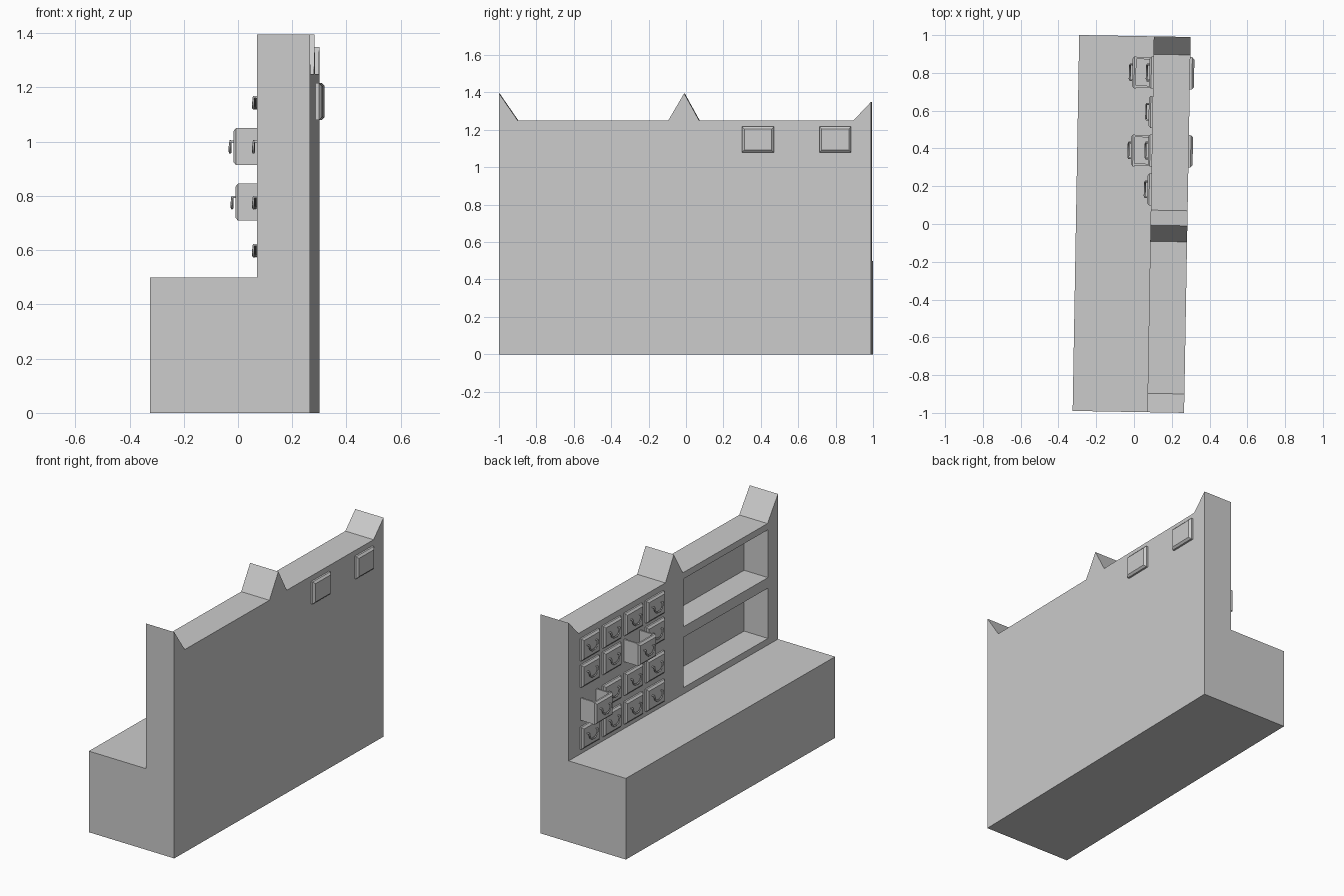
import bpy, bmesh, math
from mathutils import Matrix

if "Cube" in bpy.data.objects:
    bpy.data.objects.remove(bpy.data.objects["Cube"])

TURN = math.radians(-1)          # whole piece is turned slightly about z
FACE, BACK, L = 0.0875, 0.2825, 0.995


def finish(name, bm):
    bmesh.ops.recalc_face_normals(bm, faces=bm.faces)
    me = bpy.data.meshes.new(name)
    bm.to_mesh(me)
    bm.free()
    ob = bpy.data.objects.new(name, me)
    ob.rotation_euler.z = TURN
    bpy.context.collection.objects.link(ob)
    return ob


def add_box(bm, x0, x1, y0, y1, z0, z1):
    m = Matrix.Translation(((x0 + x1) / 2, (y0 + y1) / 2, (z0 + z1) / 2))
    m = m @ Matrix.Diagonal((x1 - x0, y1 - y0, z1 - z0, 1))
    bmesh.ops.create_cube(bm, size=1, matrix=m)


def box(name, *dims):
    bm = bmesh.new()
    add_box(bm, *dims)
    return finish(name, bm)


def add_plate(bm, x, y, z, side, w=0.17, h=0.137, t=0.02, inset=0.012):
    """Chamfered panel growing from x towards side (-1 or +1)."""
    rings = []
    for dx, i in ((0, 0), (t * 0.5, 0), (t, inset)):
        a, b = w / 2 - i, h / 2 - i
        rings.append([bm.verts.new((x + side * dx, y + sy * a, z + sz * b))
                      for sy, sz in ((-1, -1), (1, -1), (1, 1), (-1, 1))])
    for r, s in zip(rings, rings[1:]):
        for k in range(4):
            bm.faces.new((r[k], r[(k + 1) % 4], s[(k + 1) % 4], s[k]))
    bm.faces.new(rings[0])
    bm.faces.new(rings[-1])


def handle(name, x, y, z):
    """Drooping bail pull hung from two posts."""
    pts = [(0.004, -0.042, 0.018), (-0.012, -0.042, 0.020), (-0.014, -0.034, -0.008),
           (-0.013, -0.015, -0.022), (-0.013, 0.015, -0.022), (-0.014, 0.034, -0.008),
           (-0.012, 0.042, 0.020), (0.004, 0.042, 0.018)]
    cu = bpy.data.curves.new(name, 'CURVE')
    cu.dimensions = '3D'
    cu.bevel_depth = 0.005
    cu.bevel_resolution = 1
    cu.use_fill_caps = True
    sp = cu.splines.new('POLY')
    sp.points.add(len(pts) - 1)
    for p, (a, b, c) in zip(sp.points, pts):
        p.co = (x + a, y + b, z + c, 1)
    ob = bpy.data.objects.new(name, cu)
    ob.rotation_euler.z = TURN
    bpy.context.collection.objects.link(ob)


# Bench
box("bench", -0.3075, FACE, -L, L, 0, 0.5)

# Back wall with peaked crest, extruded from its side profile
profile = [(-L, 0), (L, 0), (L, 1.35), (0.9, 1.25), (0.075, 1.25), (-0.005, 1.395),
           (-0.09, 1.25), (-0.895, 1.25), (-L, 1.395)]
bm = bmesh.new()
f = bm.faces.new([bm.verts.new((FACE, y, z)) for y, z in profile])
ext = bmesh.ops.extrude_face_region(bm, geom=[f], use_keep_orig=True)
bmesh.ops.translate(bm, vec=(BACK - FACE, 0, 0),
                    verts=[g for g in ext["geom"] if isinstance(g, bmesh.types.BMVert)])
wall = finish("back_wall", bm)

# Two open shelf recesses cut into the wall
for i, (z0, z1) in enumerate(((0.54, 0.85), (0.915, 1.21))):
    cutter = box(f"shelf_cutter_{i}", FACE - 0.05, FACE + 0.165, -0.9, -0.095, z0, z1)
    cutter.hide_render = True
    cutter.hide_set(True)
    mod = wall.modifiers.new("recess", 'BOOLEAN')
    mod.operation = 'DIFFERENCE'
    mod.solver = 'EXACT'
    mod.object = cutter

# Drawers: four rows by four columns, two pulled open
ROWS, COLS = (1.145, 0.982, 0.777, 0.6), (0.803, 0.595, 0.39, 0.185)
PULLED = {(1, 2), (2, 0)}
for r, z in enumerate(ROWS):
    for c, y in enumerate(COLS):
        is_open = (r, c) in PULLED
        x = FACE - (0.09 if is_open else 0)
        bm = bmesh.new()
        add_plate(bm, x, y, z, -1)
        if is_open:          # open-topped tray behind the front
            w, h, t = 0.08, 0.0685, 0.01
            x1 = FACE + 0.01
            add_box(bm, x, x1, y - w, y + w, z - h, z - h + t)
            for s in (-1, 1):
                ya, yb = sorted((y + s * w, y + s * (w - t)))
                add_box(bm, x, x1, ya, yb, z - h, z + h)
        finish(f"drawer_{r}_{c}", bm)
        handle(f"drawer_handle_{r}_{c}", x - 0.02, y, z)

# Two panels on the rear face
for i, y in enumerate((0.39, 0.803)):
    bm = bmesh.new()
    add_plate(bm, BACK, y, 1.148, 1, t=0.022)
    finish(f"rear_panel_{i}", bm)
